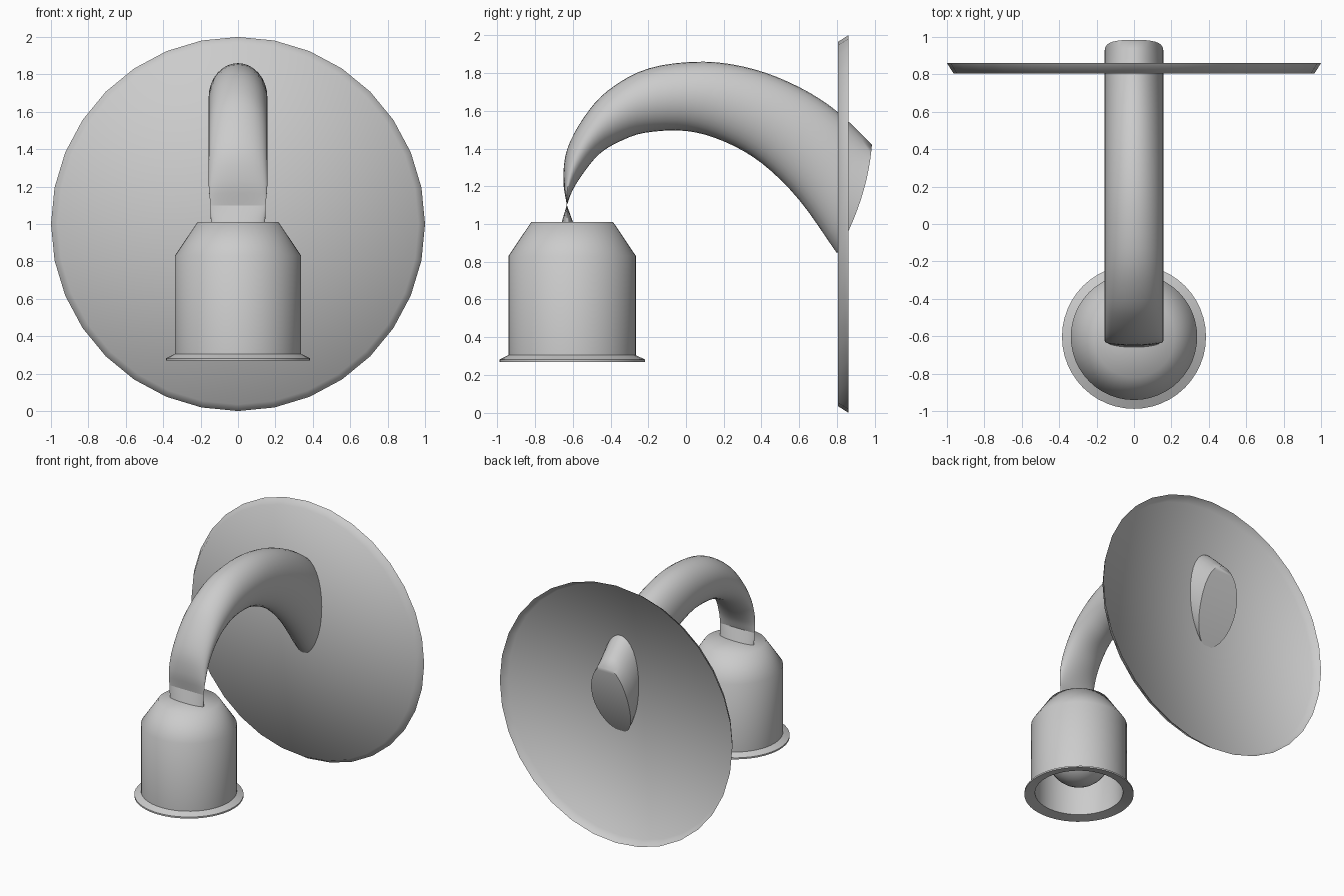
import bpy, bmesh, math
from mathutils import Vector

if "Cube" in bpy.data.objects:
    bpy.data.objects.remove(bpy.data.objects["Cube"])


def finish(name, bm, angle=60):
    bmesh.ops.recalc_face_normals(bm, faces=bm.faces)
    me = bpy.data.meshes.new(name)
    bm.to_mesh(me)
    bm.free()
    ob = bpy.data.objects.new(name, me)
    bpy.context.collection.objects.link(ob)
    bpy.ops.object.select_all(action='DESELECT')
    ob.select_set(True)
    bpy.context.view_layer.objects.active = ob
    bpy.ops.object.shade_smooth_by_angle(angle=math.radians(angle))
    return ob


def bridge(bm, rings):
    for a, b in zip(rings, rings[1:]):
        n = len(a)
        for i in range(n):
            j = (i + 1) % n
            bm.faces.new((a[i], a[j], b[j], b[i]))


def lathe(name, profile, place, sides, caps, angle=60):
    """Revolve (radius, height) points; caps lists the rings to close."""
    bm = bmesh.new()
    rings = []
    for r, h in profile:
        ring = []
        for i in range(sides):
            a = math.tau * i / sides
            ring.append(bm.verts.new(place(r * math.cos(a), r * math.sin(a), h)))
        rings.append(ring)
    bridge(bm, rings)
    for c in caps:
        ring = rings[c]
        mid = bm.verts.new(sum((v.co for v in ring), Vector()) / sides)
        for i in range(sides):
            bm.faces.new((ring[i], ring[(i + 1) % sides], mid))
    return finish(name, bm, angle)


def spline(pts, steps):
    """Catmull-Rom through 2D points."""
    p = [Vector(q) for q in pts]
    p = [2 * p[0] - p[1]] + p + [2 * p[-1] - p[-2]]
    out = []
    for k in range(1, len(p) - 2):
        a, b, c, d = p[k - 1:k + 3]
        for s in range(steps):
            t = s / steps
            out.append(0.5 * (2 * b + (c - a) * t + (2 * a - 5 * b + 4 * c - d) * t * t
                              + (3 * b - a - 3 * c + d) * t ** 3))
    return out + [p[-2]]


def loft(name, outer, inner, widths, steps=4, bulge=0.0, sides=32):
    """Elliptical tube between an outer and an inner (y, z) curve."""
    bm = bmesh.new()
    rings = []
    o_pts, i_pts = spline(outer, steps), spline(inner, steps)
    n = len(o_pts)
    for k, (o, i) in enumerate(zip(o_pts, i_pts)):
        mid, half = (o + i) / 2, (o - i) / 2
        w = widths[0] + (widths[1] - widths[0]) * min(1, k / steps)
        ring = []
        for s in range(sides):
            a = math.tau * s / sides
            q = mid + half * math.cos(a)
            b = bulge * math.sin(a) ** 2 if k == n - 1 else 0
            ring.append(bm.verts.new((w * math.sin(a), q.x + b, q.y)))
        rings.append(ring)
    bridge(bm, rings)
    # far end closed with strips across the width
    e = rings[-1]
    for s in range(sides // 2):
        quad = [e[s], e[s + 1], e[(sides - s - 1) % sides], e[(sides - s) % sides]]
        bm.faces.new(list(dict.fromkeys(quad)))
    return finish(name, bm)


# Wall plate: shallow dish, open at the back
lathe("wall_plate", [(0.965, 0.805), (1.0, 0.86)],
      lambda u, v, h: (u, h, v + 1.0), 32, [0], 75)

# Curved arm, thick at the plate and pinched above the shade
arm_outer = [(-.632, 1.10), (-.65, 1.235), (-.63, 1.395), (-.54, 1.566), (-.41, 1.71),
             (-.196, 1.825), (.095, 1.86), (.36, 1.82), (.60, 1.725), (.80, 1.597), (.985, 1.42)]
arm_inner = [(-.631, 1.10), (-.60, 1.18), (-.54, 1.275), (-.46, 1.37), (-.36, 1.433),
             (-.22, 1.483), (0, 1.493), (.20, 1.438), (.40, 1.323), (.60, 1.127), (.80, .845)]
loft("arm", arm_outer, arm_inner, (0.148, 0.157), bulge=0.035)

# Flat neck below the pinch
loft("neck", [(-.632, 1.10), (-.66, 1.005)], [(-.631, 1.10), (-.597, 1.005)], (0.148, 0.145))

# Lamp shade with shoulder, flared lip and inner wall
at_shade = lambda u, v, h: (u, v - 0.603, h)
lathe("shade", [(.217, 1.01), (.338, .83), (.338, .305), (.385, .282), (.385, .27),
                (.31, .285), (.31, .82), (.20, .98)], at_shade, 48, [0, 7])

# Round bulb inside the shade
bm = bmesh.new()
bmesh.ops.create_uvsphere(bm, u_segments=32, v_segments=16, radius=0.225)
bulb = finish("bulb", bm)
bulb.location = (0, -0.603, 0.585)
